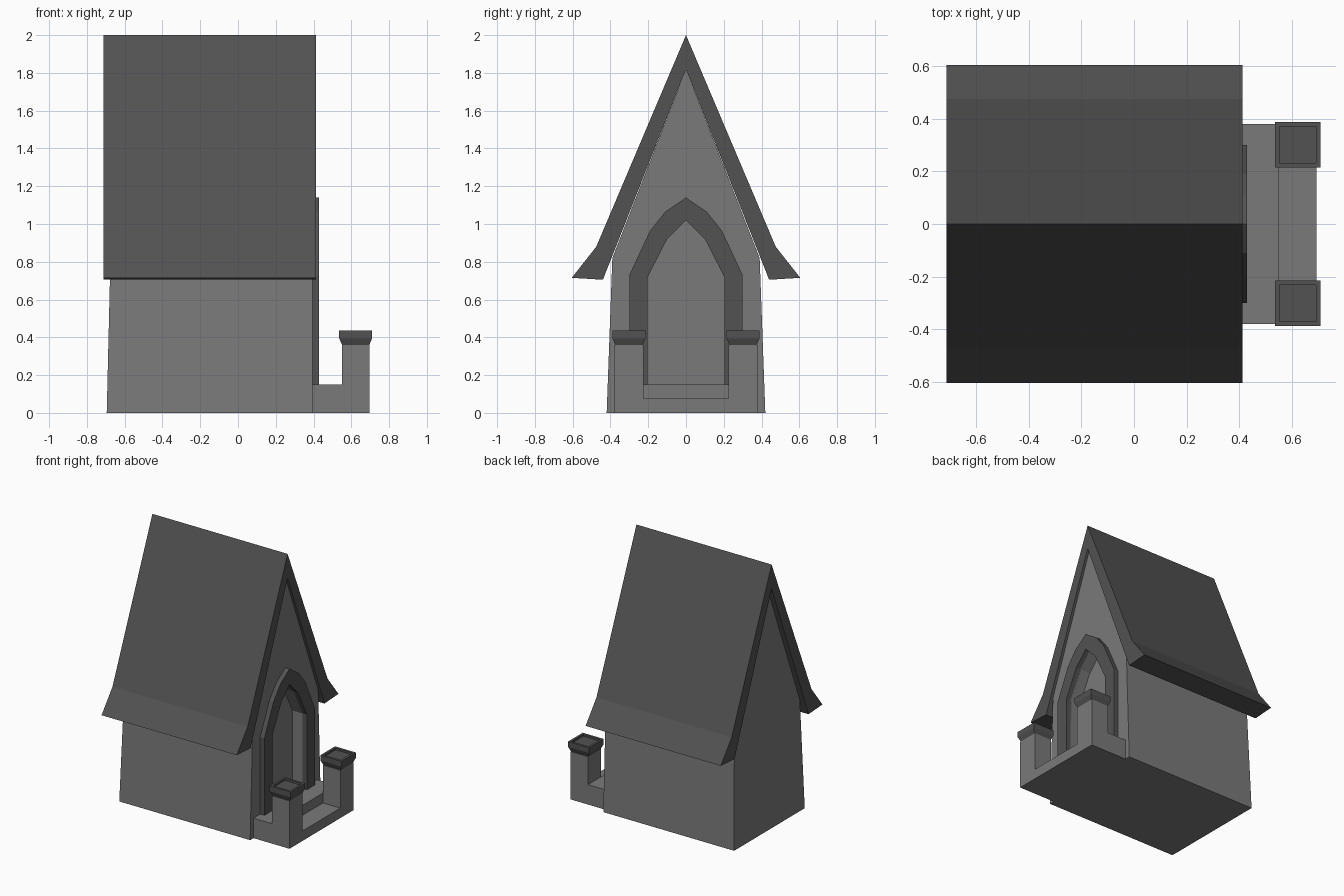
import bpy, bmesh

if "Cube" in bpy.data.objects:
    bpy.data.objects.remove(bpy.data.objects["Cube"])


def material(name, v):
    m = bpy.data.materials.new(name)
    m.diffuse_color = (v, v, v, 1)
    m.use_nodes = True
    m.node_tree.nodes["Principled BSDF"].inputs["Base Color"].default_value = m.diffuse_color
    return m


STONE = material("stone grey", 0.195)
SLATE = material("dark slate", 0.085)


def finish(name, bm, mat):
    bmesh.ops.recalc_face_normals(bm, faces=bm.faces)
    me = bpy.data.meshes.new(name)
    bm.to_mesh(me)
    bm.free()
    me.materials.append(mat)
    ob = bpy.data.objects.new(name, me)
    bpy.context.collection.objects.link(ob)
    return ob


def extrude_x(name, profile, x0, x1, mat):
    """Closed (y, z) profile extruded along x."""
    bm = bmesh.new()
    f = bm.faces.new([bm.verts.new((x0, y, z)) for y, z in profile])
    r = bmesh.ops.extrude_face_region(bm, geom=[f])
    for v in r["geom"]:
        if isinstance(v, bmesh.types.BMVert):
            v.co.x = x1
    return finish(name, bm, mat)


def mirror_y(half):
    """Half profile (first point on or right of the axis) to full outline."""
    return half + [(-y, z) for y, z in reversed(half) if y != 0]


def box(name, x0, x1, y0, y1, z0, z1, mat):
    return extrude_x(name, [(y0, z0), (y1, z0), (y1, z1), (y0, z1)], x0, x1, mat)


# Body: gabled walls, slightly tapered
body = extrude_x("walls", mirror_y([(0.42, 0), (0.39, 0.82), (0, 1.82)]), -0.695, 0.395, STONE)
for v in body.data.vertices:
    if v.co.x < 0:
        v.co.x += min(v.co.z, 0.82) * 0.024

# Doorway recess cut into the gable
inner = [(0.205, 0.15), (0.205, 0.715), (0.10, 0.92), (0, 1.02)]
outer = [(0.30, 0.15), (0.30, 0.73), (0.19, 0.965), (0.11, 1.065), (0, 1.14)]
cutter = extrude_x("doorway_cutter", mirror_y(inner), 0.31, 0.5, STONE)
cutter.hide_render = True
cutter.hide_viewport = True
mod = body.modifiers.new("doorway", "BOOLEAN")
mod.operation = "DIFFERENCE"
mod.solver = "EXACT"
mod.object = cutter

# Arched door frame
arch = mirror_y(outer) + list(reversed(mirror_y(inner)))
extrude_x("door_frame", arch, 0.385, 0.43, SLATE)

# Roof with flared eaves
roof_out = [(0.605, 0.715), (0.475, 0.88), (0, 2.0)]
roof_in = [(0.44, 0.705), (0, 1.82)]
extrude_x("roof", mirror_y(roof_out) + list(reversed(mirror_y(roof_in))), -0.713, 0.413, SLATE)

# Porch landing and lower step
box("porch_landing", 0.39, 0.55, -0.38, 0.38, 0, 0.15, STONE)
box("porch_step", 0.55, 0.695, -0.225, 0.225, 0, 0.075, STONE)


# Pillar caps: flared underside and sunken top
def cap(name, cx, cy):
    bm = bmesh.new()
    rings = []
    for h, z in [(0.07, 0.355), (0.087, 0.395), (0.087, 0.435), (0.07, 0.435), (0.07, 0.42)]:
        rings.append([bm.verts.new((cx + sx * h, cy + sy * h, z))
                      for sx, sy in [(-1, -1), (1, -1), (1, 1), (-1, 1)]])
    for a, b in zip(rings, rings[1:]):
        for i in range(4):
            j = (i + 1) % 4
            bm.faces.new((a[i], a[j], b[j], b[i]))
    bm.faces.new(rings[0])
    bm.faces.new(rings[-1])
    return finish(name, bm, SLATE)


for side, s in (("left", -1), ("right", 1)):
    y0, y1 = sorted((s * 0.225, s * 0.38))
    box(side + "_pillar", 0.55, 0.695, y0, y1, 0, 0.36, STONE)
    cap(side + "_pillar_cap", 0.623, s * 0.302)
